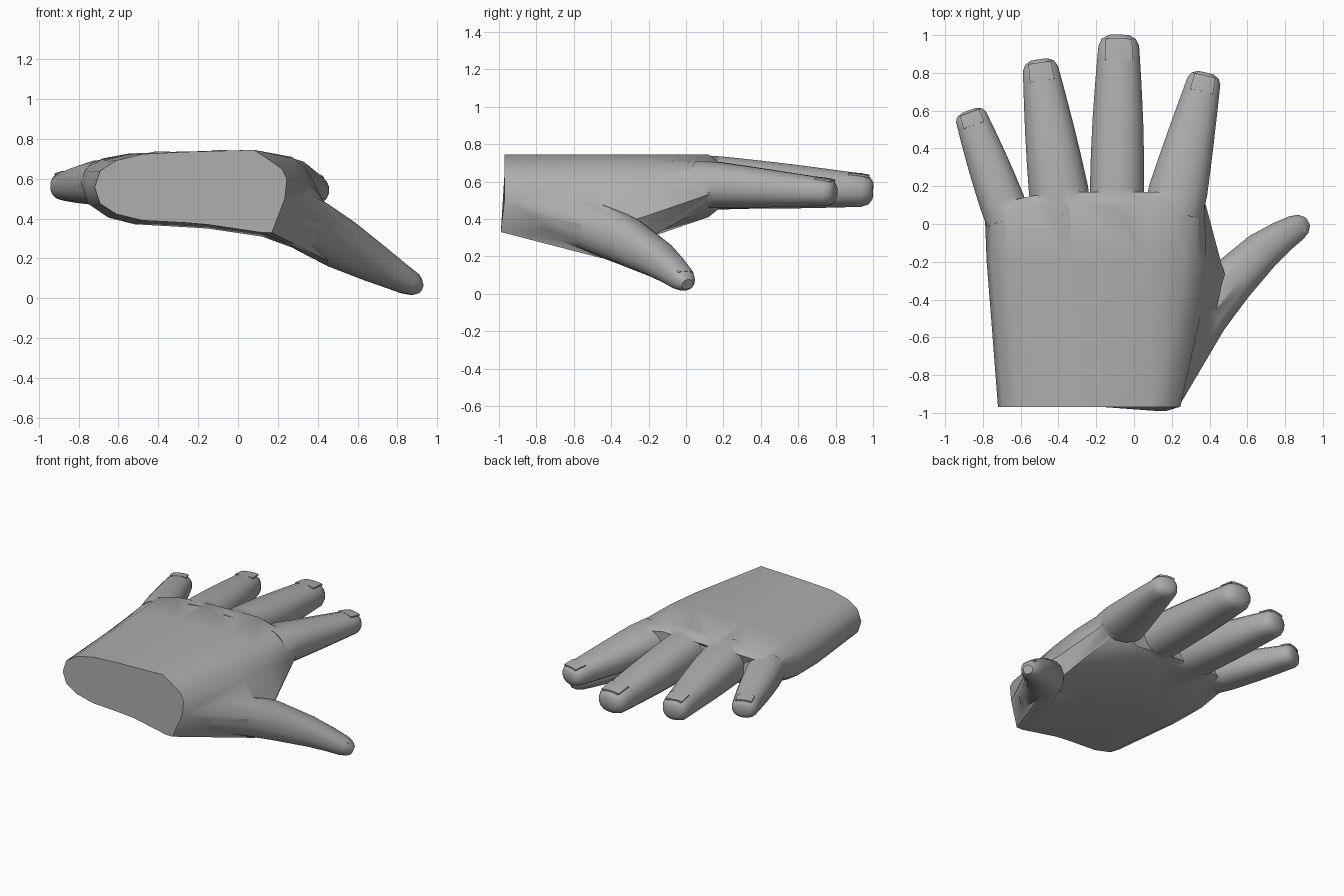
import bpy, bmesh, math
from mathutils import Vector

if "Cube" in bpy.data.objects:
    bpy.data.objects.remove(bpy.data.objects["Cube"])

skin = bpy.data.materials.new("grey")
skin.diffuse_color = (0.42, 0.42, 0.42, 1)
skin.use_nodes = True
skin.node_tree.nodes["Principled BSDF"].inputs["Base Color"].default_value = skin.diffuse_color


def rounded(a, power):
    """Point on a unit rounded square at angle a."""
    c, s = math.cos(a), math.sin(a)
    return (math.copysign(abs(c) ** (2 / power), c),
            math.copysign(abs(s) ** (2 / power), s))


def loft(name, rings):
    """Closed solid skinned through equal-length rings of points."""
    bm = bmesh.new()
    rows = [[bm.verts.new(p) for p in r] for r in rings]
    n = len(rows[0])
    for a, b in zip(rows, rows[1:]):
        for i in range(n):
            j = (i + 1) % n
            bm.faces.new((a[i], a[j], b[j], b[i]))
    bm.faces.new(rows[0])
    bm.faces.new(rows[-1])
    bmesh.ops.recalc_face_normals(bm, faces=bm.faces)
    me = bpy.data.meshes.new(name)
    bm.to_mesh(me)
    bm.free()
    me.materials.append(skin)
    ob = bpy.data.objects.new(name, me)
    bpy.context.collection.objects.link(ob)
    return ob


def tube(name, stations, sides=16, power=2.3):
    """Rounded tube through stations (point, half width, half height)."""
    rings = []
    for i, (p, w, h) in enumerate(stations):
        ahead = stations[min(i + 1, len(stations) - 1)][0]
        t = (ahead - stations[max(i - 1, 0)][0]).normalized()
        u = t.cross(Vector((0, 0, 1))).normalized()
        v = u.cross(t)
        ring = []
        for k in range(sides):
            c, s = rounded(2 * math.pi * (k + 0.5) / sides, power)
            ring.append(p + u * (w * c) + v * (h * s))
        rings.append(ring)
    return loft(name, rings)


def smooth(ob, angle):
    bpy.ops.object.select_all(action='DESELECT')
    ob.select_set(True)
    bpy.context.view_layer.objects.active = ob
    bpy.ops.object.shade_smooth_by_angle(angle=math.radians(angle))


# Palm: y, left edge, underside height, thumb-side outline from top to bottom
palm = [
    (-.97, -.72, .38, [(.15, .70), (.22, .65), (.245, .6), (.235, .5), (.17, .33)]),
    (-.45, -.76, .36, [(.24, .71), (.31, .65), (.36, .58), (.54, .34), (.45, .19)]),
    (-.2, -.78, .38, [(.27, .71), (.34, .65), (.38, .59), (.46, .42), (.41, .3)]),
    (.12, -.79, .46, [(.26, .70), (.34, .66), (.375, .6), (.375, .53), (.3, .47)]),
]
rings = []
for y, xl, zb, outline in palm:
    mid, half = (.735 + zb) / 2, (.735 - zb) / 2
    pts = [(.08, .745)] + outline + [(.12, zb - .05), (-.15, zb - .01)]
    for k in range(9):                       # rounded little-finger side
        c, s = rounded(math.pi / 2 * (k / 4 - 1), 2.5)
        pts.append((xl + .45 * (1 - c), mid + half * s))
    ring = []
    for x, z in pts:
        yy = y
        if y > 0:                            # knuckles fall back at the little finger
            yy -= max(0, -.45 - x) * .2
        if y < -.9 and x > .05 and z < .4:   # heel of the thumb
            yy -= .02
        ring.append((x, yy, z))
    rings.append(ring)
# Webbing thins out between the fingers
rings.append([(-.2 + (x + .2) * .95, y + .05, .59 + (z - .59) * .78) for x, y, z in rings[-1]])
hand = loft("hand", rings)

# Digits: knuckle, tip, half widths, half heights, bend, fullness
straight = (0, 0, 0)
digits = {
    "little_finger": ((-.70, .12, .58), (-.875, .60, .56), (.122, .082), (.112, .068), straight, .05),
    "ring_finger": ((-.40, .18, .59), (-.502, .87, .555), (.16, .09), (.142, .08), straight, .04),
    "middle_finger": ((-.09, .18, .595), (-.08, 1.0, .55), (.146, .105), (.142, .085), straight, .07),
    "index_finger": ((.235, .18, .58), (.38, .80, .54), (.158, .085), (.125, .07), straight, .02),
    "thumb": ((.26, -.70, .43), (.912, .008, .05), (.105, .062), (.135, .055), (-.05, .07, .02), .5),
}
steps = (-.2, 0, .22, .45, .7, .84, .93, .975, 1)
tip_round = {.975: .86, 1: .52}
paths = {}
for name, (root, tip, widths, heights, bend, full) in digits.items():
    root, tip, bend = Vector(root), Vector(tip), Vector(bend)
    path = []
    for t in steps:
        r = tip_round.get(t, 1)
        f = max(t, 0)
        swell = full * math.sin(math.pi * f)
        p = root.lerp(tip, t) + bend * (4 * f * (1 - f))
        w = (widths[0] + (widths[1] - widths[0]) * f) * (1 + swell)
        h = (heights[0] + (heights[1] - heights[0]) * f) * (1 + swell * .6)
        path.append((p, w * r, h * r))
    paths[name] = path
    mod = hand.modifiers.new(name, 'BOOLEAN')
    mod.operation = 'UNION'
    mod.solver = 'EXACT'
    mod.object = tube(name, path)

# Weld everything into one skin
dg = bpy.context.evaluated_depsgraph_get()
welded = bpy.data.meshes.new_from_object(hand.evaluated_get(dg))
hand.modifiers.clear()
hand.data = welded
for name in digits:
    bpy.data.objects.remove(bpy.data.objects[name])
smooth(hand, 42)

# Nails lying on the last joints
for name, path in paths.items():
    plate = []
    for (p, w, h), lift, wide in zip(path[-4:-1], (.87, .89, 1.0), (.66, .68, .78)):
        plate.append((p + Vector((0, 0, h * lift)), w * wide, .011))
    smooth(tube(name + "_nail", plate, 10, 2.6), 35)
